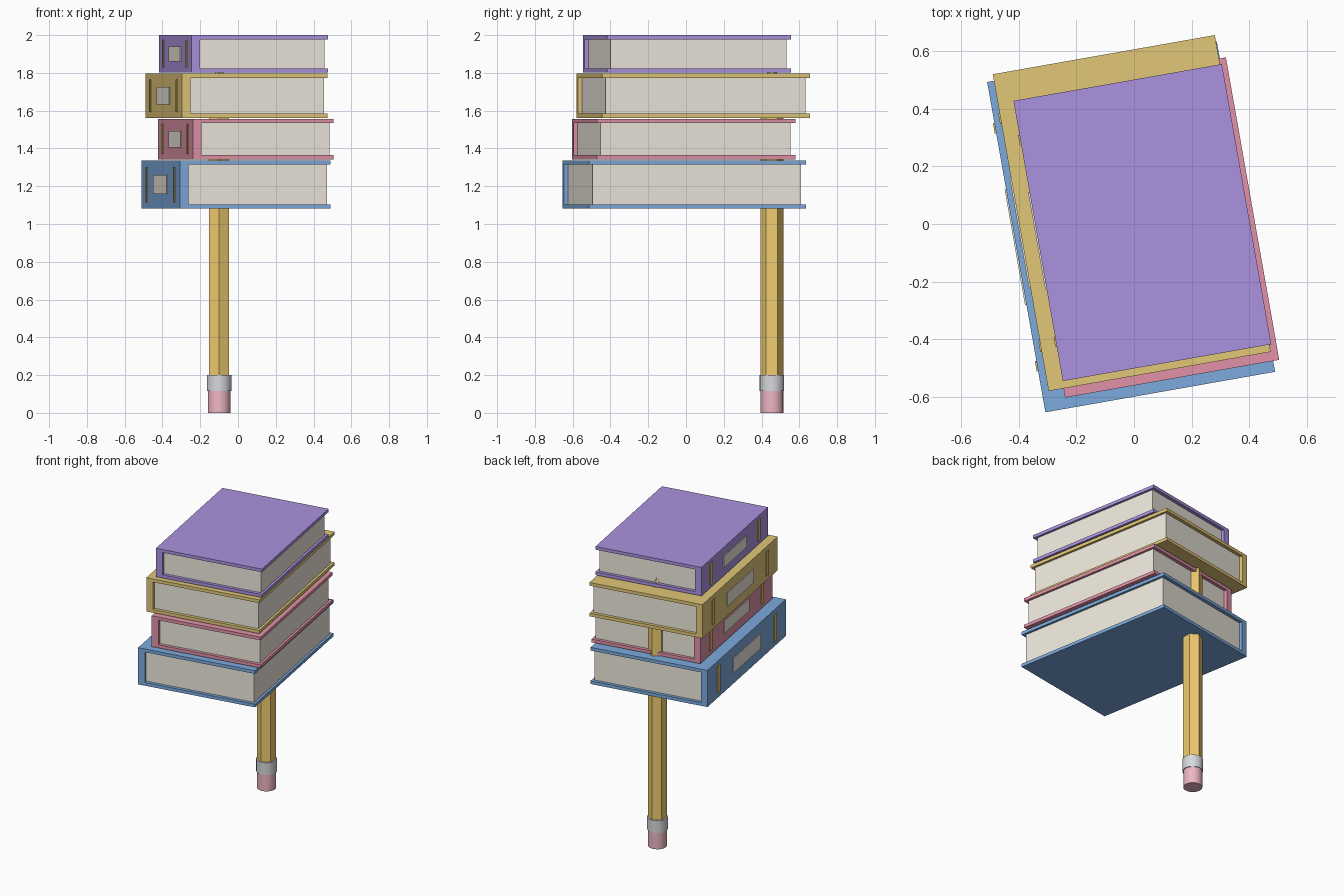
import bpy, math
from mathutils import Matrix

if "Cube" in bpy.data.objects:
    bpy.data.objects.remove(bpy.data.objects["Cube"])

TURN = math.radians(10)


def material(name, rgb):
    m = bpy.data.materials.new(name)
    m.diffuse_color = (*rgb, 1)
    m.use_nodes = True
    m.node_tree.nodes["Principled BSDF"].inputs["Base Color"].default_value = m.diffuse_color
    return m


PAPER = material("paper", (0.86, 0.82, 0.73))
GILT = material("gilt", (0.72, 0.52, 0.16))
YELLOW = material("pencil_yellow", (0.88, 0.61, 0.16))
WOOD = material("wood", (0.85, 0.65, 0.35))
METAL = material("metal", (0.68, 0.69, 0.72))
PINK = material("eraser_pink", (0.85, 0.47, 0.54))


def box(name, frame, lo, hi, mat):
    """Box between two corners in the local frame of a book."""
    bpy.ops.mesh.primitive_cube_add(size=1)
    ob = bpy.context.object
    ob.name = name
    size = [b - a for a, b in zip(lo, hi)]
    mid = [(a + b) / 2 for a, b in zip(lo, hi)]
    ob.matrix_world = frame @ Matrix.Translation(mid) @ Matrix.Diagonal((*size, 1))
    ob.data.materials.append(mat)


def book(name, cx, cy, z0, z1, w, d, rgb):
    cloth = material(name + "_cloth", rgb)
    frame = Matrix.Translation((cx, cy, z0)) @ Matrix.Rotation(TURN, 4, 'Z')
    x, y, h = w / 2, d / 2, z1 - z0
    t, spine, inset = 0.022, 0.046, 0.022
    # boards, spine and page block
    box(name + "_lower_cover", frame, (-x + spine, -y, 0), (x, y, t), cloth)
    box(name + "_upper_cover", frame, (-x + spine, -y, h - t), (x, y, h), cloth)
    box(name + "_spine", frame, (-x, -y, 0), (-x + spine, y, h), cloth)
    box(name + "_pages", frame, (-x + spine, -y + inset, t),
        (x - 0.016, y - inset, h - t), PAPER)
    # title label and two gilt bands on the spine
    box(name + "_label", frame, (-x - 0.005, -0.175 * d, 0.3 * h),
        (-x + 0.005, 0.175 * d, 0.7 * h), PAPER)
    for side, s in (("front", -1), ("back", 1)):
        yb = s * 0.36 * d
        box(f"{name}_{side}_band", frame, (-x - 0.005, yb - 0.018, 0.13 * h),
            (-x + 0.005, yb + 0.018, 0.87 * h), GILT)


book("blue_book", -0.01, -0.01, 1.082, 1.336, 0.81, 1.165, (0.20, 0.40, 0.72))
book("red_book", 0.04, -0.012, 1.342, 1.556, 0.755, 1.067, (0.75, 0.29, 0.39))
book("gold_book", -0.008, 0.038, 1.562, 1.796, 0.783, 1.117, (0.76, 0.57, 0.19))
book("purple_book", 0.029, 0.005, 1.802, 2.0, 0.735, 0.988, (0.41, 0.29, 0.74))


def pencil_part(name, sides, r0, r1, z0, z1, mat):
    bpy.ops.mesh.primitive_cone_add(vertices=sides, radius1=r0, radius2=r1,
                                    depth=z1 - z0, location=(-0.1, 0.455, (z0 + z1) / 2))
    ob = bpy.context.object
    ob.name = name
    ob.data.materials.append(mat)
    if sides > 6:
        bpy.ops.object.shade_smooth_by_angle()


# upside-down pencil carrying the stack
pencil_part("eraser", 24, 0.06, 0.06, 0, 0.12, PINK)
pencil_part("ferrule", 24, 0.065, 0.065, 0.115, 0.2, METAL)
pencil_part("pencil_shaft", 6, 0.061, 0.061, 0.19, 1.69, YELLOW)
pencil_part("sharpened_tip", 6, 0.061, 0, 1.69, 1.88, WOOD)
